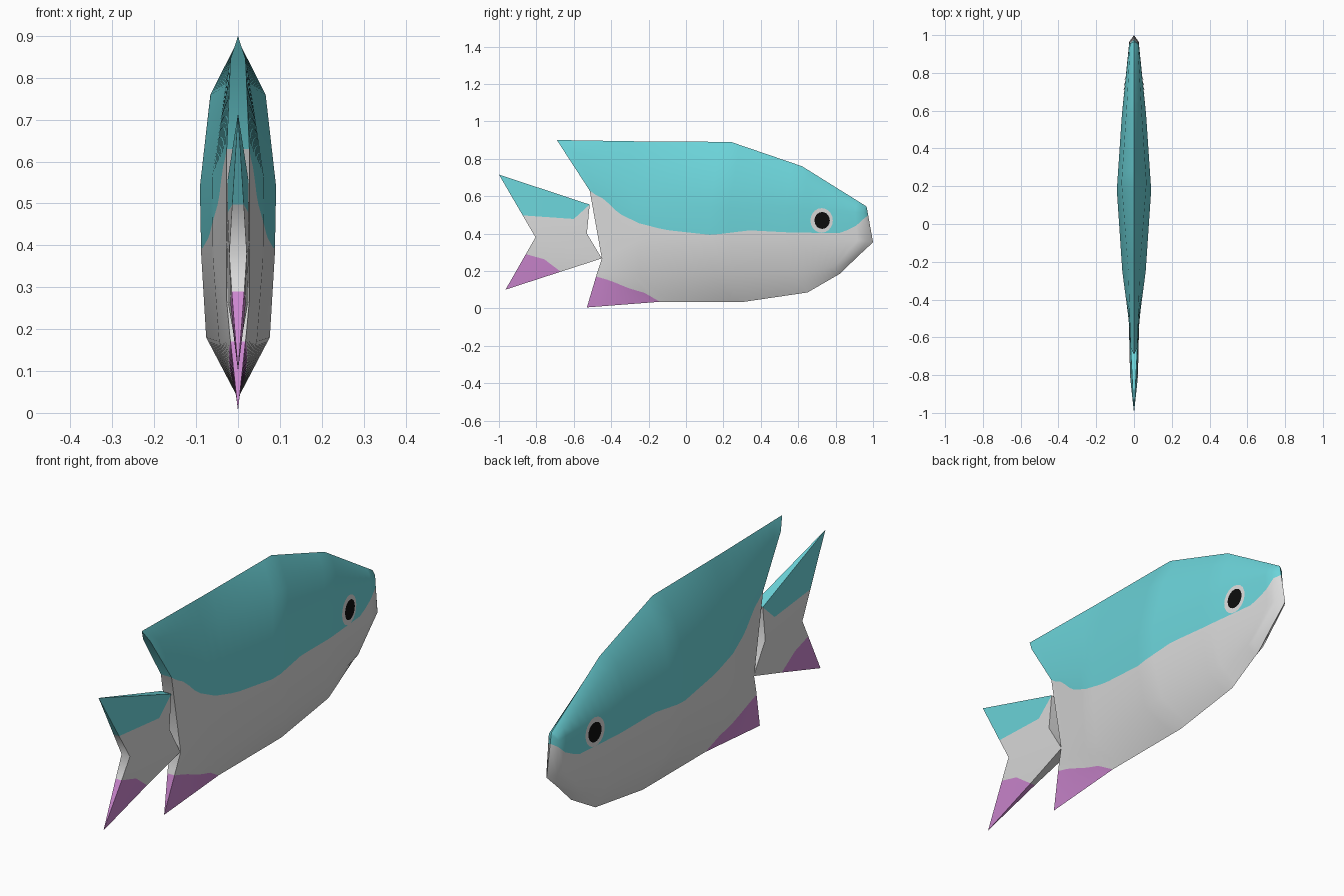
import bpy, bmesh, math
from mathutils import Vector
from mathutils.bvhtree import BVHTree

if "Cube" in bpy.data.objects:
    bpy.data.objects.remove(bpy.data.objects["Cube"])


def material(name, rgb):
    m = bpy.data.materials.new(name)
    m.diffuse_color = (*rgb, 1)
    m.use_nodes = True
    m.node_tree.nodes["Principled BSDF"].inputs["Base Color"].default_value = m.diffuse_color
    return m


MATS = [material("turquoise", (0.15, 0.66, 0.70)), material("pale_grey", (0.70, 0.70, 0.70)),
        material("violet", (0.60, 0.24, 0.62)), material("black", (0.004, 0.004, 0.004))]
TEAL, GREY, VIOLET, BLACK = range(4)


def finish(name, bm, angle=62):
    me = bpy.data.meshes.new(name)
    bm.to_mesh(me)
    bm.free()
    ob = bpy.data.objects.new(name, me)
    bpy.context.collection.objects.link(ob)
    for m in MATS:
        me.materials.append(m)
    bpy.ops.object.select_all(action='DESELECT')
    ob.select_set(True)
    bpy.context.view_layer.objects.active = ob
    bpy.ops.object.shade_smooth_by_angle(angle=math.radians(angle))
    return ob


def two_sided(name, faces):
    """Mirror one flank across x = 0 and close the rim; faces are (points, colour)."""
    bm = bmesh.new()

    def add(pts, colour):
        f = bm.faces.new([bm.verts.new(p) for p in pts])
        f.material_index = colour

    def weld():
        bmesh.ops.remove_doubles(bm, verts=bm.verts[:], dist=0.0005)

    for pts, colour in faces:
        add(pts, colour)
    weld()
    rim = [(e.verts[0].co.copy(), e.verts[1].co.copy(), e.link_faces[0].material_index)
           for e in bm.edges if e.is_boundary]
    flank = [([v.co.copy() for v in f.verts], f.material_index) for f in bm.faces]
    flip = lambda p: Vector((-p.x, p.y, p.z))
    for pts, colour in flank:
        add([flip(p) for p in reversed(pts)], colour)
    for a, b, colour in rim:
        if max(a.x, b.x) > 0.001:
            add([a, b, flip(b), flip(a)], colour)
    weld()
    bmesh.ops.recalc_face_normals(bm, faces=bm.faces[:])
    return bm


def curve(pts, y):
    """Piecewise linear height at y."""
    if y <= pts[0][0]:
        return pts[0][1]
    for (a, za), (b, zb) in zip(pts, pts[1:]):
        if y <= b:
            return za + (zb - za) * (y - a) / (b - a)
    return pts[-1][1]


# Body columns, tail to nose: ridge, shoulder, upper flank, lower flank, belly, keel as (y, z, half width)
COLUMNS = [
    [(-.69, .90, 0), (-.655, .845, .018), (-.515, .63, .027), (-.45, .267, .027), (-.475, .19, .020), (-.53, .005, 0)],
    [(-.25, .893, 0), (-.25, .78, .030), (-.25, .56, .062), (-.25, .37, .060), (-.25, .17, .045), (-.14, .035, 0)],
    [(.24, .89, 0), (.22, .76, .066), (.18, .54, .091), (.18, .38, .088), (.22, .18, .076), (.31, .035, 0)],
    [(.62, .76, 0), (.60, .70, .040), (.58, .54, .064), (.58, .38, .064), (.60, .19, .050), (.65, .085, 0)],
    [(.965, .545, 0), (.955, .53, .020), (.95, .51, .025), (.965, .36, .025), (.82, .225, .030), (.826, .187, 0)],
    [(.965, .545, 0), (.967, .535, 0), (.971, .515, 0), (1.0, .353, 0), (.91, .27, 0), (.826, .187, 0)],
]
BACK_LINE = [(-.515, .63), (-.5, .615), (-.436, .583), (-.356, .505), (-.25, .455), (-.115, .42), (.136, .392),
             (.34, .417), (.55, .406), (.82, .402), (.9, .433), (.97, .497)]
FIN_LINE = [(-.48, .17), (-.41, .15), (-.3, .105), (-.195, .075), (-.165, .0)]


def split(a, b, line):
    """Point on segment a-b where it meets a colour line."""
    t = 0.5
    for _ in range(12):
        p = a.lerp(b, t)
        t = min(max((a.z - curve(line, p.y)) / (a.z - b.z), 0), 1) if a.z - b.z > 1e-5 else 0
    return a.lerp(b, t)


columns = []
for k in range(len(COLUMNS) - 1):
    steps = 8 if k < 4 else 1
    for s in range(steps + (k == len(COLUMNS) - 2)):
        c = [Vector((p[2], p[0], p[1])).lerp(Vector((q[2], q[0], q[1])), s / steps)
             for p, q in zip(COLUMNS[k], COLUMNS[k + 1])]
        c.insert(5, split(c[4], c[5], FIN_LINE))
        c.insert(3, split(c[2], c[3], BACK_LINE))
        columns.append(c)
ROW_COLOURS = [TEAL, TEAL, TEAL, GREY, GREY, GREY, VIOLET]
flank = [([a[r], b[r], b[r + 1], a[r + 1]], ROW_COLOURS[r])
         for a, b in zip(columns, columns[1:]) for r in range(7)]
bm = two_sided("body", flank)
tree = BVHTree.FromBMesh(bm)
finish("body", bm)

# Forked tail: points as (half width, y, z)
T = {k: Vector(v) for k, v in dict(
    top=(0, -1, .715), rear_up=(.014, -.873, .497), line_up=(.025, -.60, .478), root_up=(.025, -.515, .555),
    notch=(.021, -.805, .38), core=(.027, -.53, .40), rear_low=(.015, -.856, .29), line_low=(.018, -.757, .262),
    edge_low=(.012, -.67, .196), root_low=(.025, -.45, .267), tip_low=(0, -.965, .10)).items()}
TAIL = [("top rear_up line_up root_up", TEAL), ("rear_up notch core line_up", GREY), ("line_up core root_up", GREY),
        ("notch rear_low line_low", GREY), ("notch line_low root_low core", GREY),
        ("line_low edge_low root_low", GREY), ("rear_low tip_low edge_low line_low", VIOLET)]
finish("tail_fin", two_sided("tail_fin", [([T[n] for n in names.split()], c) for names, c in TAIL]))


# Eyes: thin discs laid on the flanks
def eye_disc(name, side, y, z, ry, rz, lift, colour, n=20):
    bm = bmesh.new()

    def on_body(py, pz):
        hit = tree.ray_cast(Vector((side, py, pz)), Vector((-side, 0, 0)))[0]
        return bm.verts.new((hit.x + side * lift, py, pz))

    centre = on_body(y, z)
    rings = [[on_body(y + f * ry * math.cos(2 * math.pi * i / n), z + f * rz * math.sin(2 * math.pi * i / n))
              for i in range(n)] for f in (0.5, 1)]
    for i in range(n):
        j = (i + 1) % n
        for f in ([centre, rings[0][i], rings[0][j]], [rings[0][i], rings[1][i], rings[1][j], rings[0][j]]):
            bm.faces.new(f if side > 0 else f[::-1]).material_index = colour
    finish(name, bm)


for side, tag in ((1, "right"), (-1, "left")):
    eye_disc("eye_white_" + tag, side, .725, .47, .060, .066, .002, GREY)
    eye_disc("pupil_" + tag, side, .728, .47, .041, .045, .004, BLACK)
